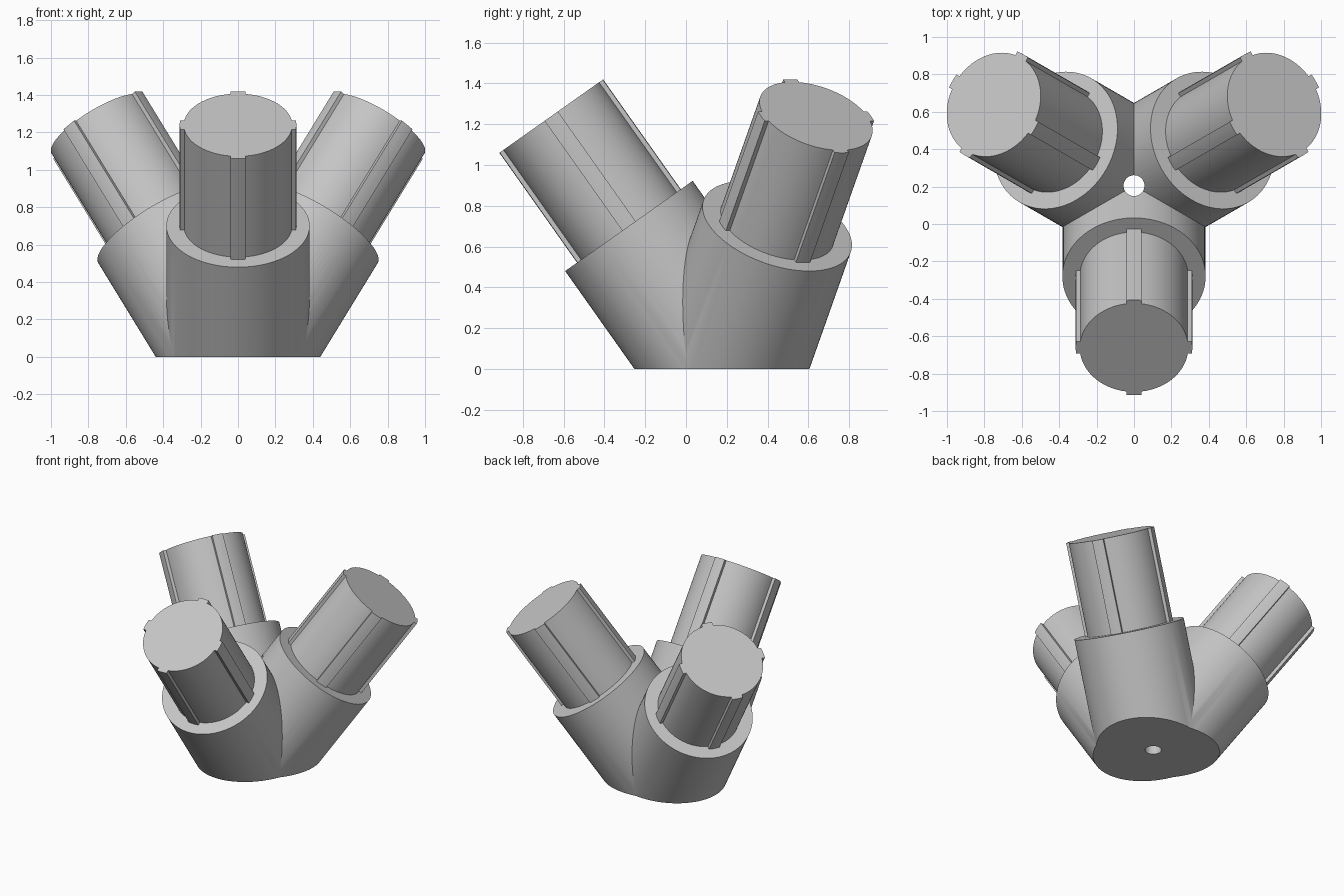
import bpy, bmesh, math
from mathutils import Matrix, Vector

if "Cube" in bpy.data.objects:
    bpy.data.objects.remove(bpy.data.objects["Cube"])

CENTRE = Vector((0, 0.205, 0.015))   # point where the three arm axes meet
TILT = math.atan(math.sqrt(0.5))     # arms are mutually perpendicular
R_SOCKET, L_SOCKET = 0.383, 0.84
R_SHAFT, R_RIB, L_SHAFT = 0.29, 0.312, 1.5
RIB_HALF = 0.04

grey = bpy.data.materials.new("plain grey")
grey.diffuse_color = (0.56, 0.56, 0.56, 1)
grey.use_nodes = True
grey.node_tree.nodes["Principled BSDF"].inputs["Base Color"].default_value = grey.diffuse_color


def prism(name, outline, z0, z1, matrix):
    """Extrude a closed outline between two heights, then place it."""
    bm = bmesh.new()
    face = bm.faces.new([bm.verts.new((x, y, z0)) for x, y in outline])
    top = bmesh.ops.extrude_face_region(bm, geom=[face], use_keep_orig=True)
    verts = [v for v in top["geom"] if isinstance(v, bmesh.types.BMVert)]
    bmesh.ops.translate(bm, verts=verts, vec=(0, 0, z1 - z0))
    bmesh.ops.recalc_face_normals(bm, faces=bm.faces)
    bm.transform(matrix)
    mesh = bpy.data.meshes.new(name)
    bm.to_mesh(mesh)
    bm.free()
    mesh.materials.append(grey)
    ob = bpy.data.objects.new(name, mesh)
    bpy.context.collection.objects.link(ob)
    return ob


def circle(r, n, turn=0.0):
    return [(r * math.cos(turn + 2 * math.pi * i / n), r * math.sin(turn + 2 * math.pi * i / n))
            for i in range(n)]


def ribbed_circle():
    """Circle with four shallow ribs, a quarter turn apart."""
    a_in, a_out = math.asin(RIB_HALF / R_SHAFT), math.asin(RIB_HALF / R_RIB)
    pts = []
    for q in range(4):
        base = q * math.pi / 2
        polar = [(R_RIB, a_out * s) for s in (-1, -0.33, 0.33, 1)]
        span = math.pi / 2 - 2 * a_in
        polar += [(R_SHAFT, a_in + span * i / 18) for i in range(19)]
        pts += [(r * math.cos(base + a), r * math.sin(base + a)) for r, a in polar]
    return pts


def volume(ob):
    """Volume of the evaluated object, or None if it is not closed."""
    bpy.context.view_layer.update()
    bm = bmesh.new()
    bm.from_object(ob, bpy.context.evaluated_depsgraph_get())
    closed = all(e.is_manifold for e in bm.edges)
    vol = bm.calc_volume(signed=True)
    bm.free()
    return vol if closed else None


def combine(target, tool, operation):
    """Boolean that keeps the first solver giving a closed, sensible solid."""
    before = volume(target) or 0
    mod = target.modifiers.new("combine", 'BOOLEAN')
    mod.operation, mod.object = operation, tool
    for solver in ('MANIFOLD', 'EXACT'):
        mod.solver = solver
        after = volume(target)
        if after and (after > before) == (operation == 'UNION') and after != before:
            break
    bpy.context.view_layer.objects.active = target
    bpy.ops.object.modifier_apply(modifier=mod.name)
    bpy.data.objects.remove(tool)


# three sockets, each with a ribbed shaft
sockets, shafts = [], []
for k in range(3):
    place = (Matrix.Translation(CENTRE) @ Matrix.Rotation(k * 2 * math.pi / 3, 4, 'Z')
             @ Matrix.Rotation(TILT, 4, 'X'))
    sockets.append(prism("socket", circle(R_SOCKET, 96), -0.03, L_SOCKET, place))
    shafts.append(prism("shaft", ribbed_circle(), L_SOCKET - 0.1, L_SHAFT, place))

hub = sockets[0]
hub.name = "three_way_hub"
for part in sockets[1:]:
    combine(hub, part, 'UNION')

# flat base and central drain hole
square = [(-2, -2), (2, -2), (2, 2), (-2, 2)]
combine(hub, prism("base_cutter", square, -2, 0, Matrix()), 'DIFFERENCE')
bore = prism("bore_cutter", circle(0.056, 32, 0.04), -0.1, 0.95,
             Matrix.Translation((0, 0.205, 0)))
combine(hub, bore, 'DIFFERENCE')

for part in shafts:
    combine(hub, part, 'UNION')

# smooth barrels with crisp rims
bpy.ops.object.select_all(action='DESELECT')
hub.select_set(True)
bpy.context.view_layer.objects.active = hub
bpy.ops.object.shade_smooth_by_angle(angle=math.radians(25))
